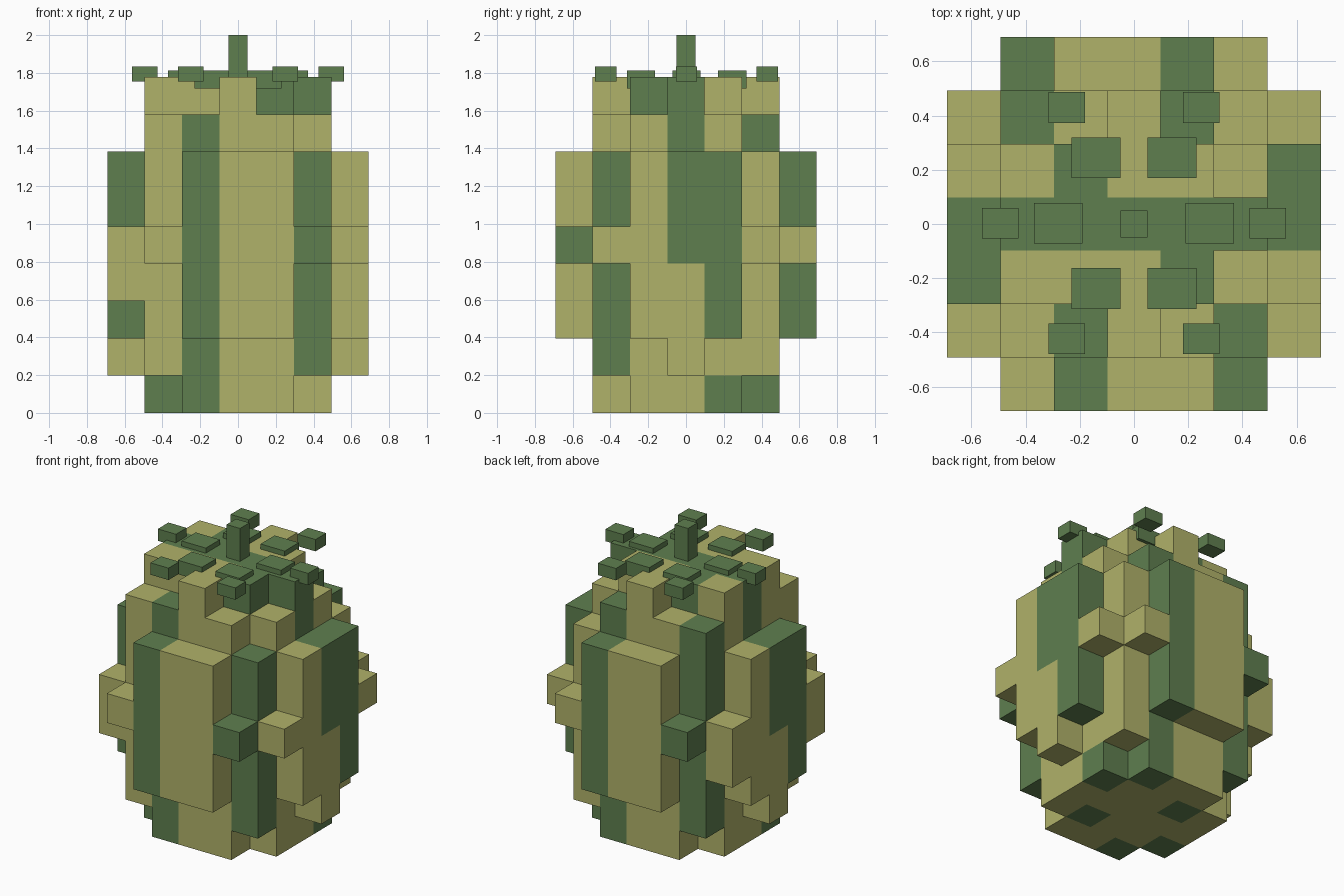
import bpy, bmesh
from mathutils import Vector

if "Cube" in bpy.data.objects:
    bpy.data.objects.remove(bpy.data.objects["Cube"])

CELL = 0.1975           # edge of one block
LAYERS = 9


def flat_material(name, colour):
    m = bpy.data.materials.new(name)
    m.diffuse_color = (*colour, 1)
    m.use_nodes = True
    m.node_tree.nodes["Principled BSDF"].inputs["Base Color"].default_value = m.diffuse_color
    return m


OLIVE = flat_material("pale olive", (0.434, 0.445, 0.144))
GREEN = flat_material("leaf green", (0.114, 0.212, 0.078))

# Striped rind seen from above: rows run from back to front, G = green
PATTERN = [
    "OGOOGOO"[0:7],
    "OGOOGOO",
    "OOGOOOG",
    "GGGGGGG",
    "GOOOGOO",
    "OOGOOGO",
    "OOGOOGO",
]


def filled(x, y, z):
    """Is there a block at this grid cell?"""
    ax, ay = abs(x), abs(y)
    if not 0 <= z < LAYERS or ax > 3 or ay > 3:
        return False
    if ax == 3 or ay == 3:                       # raised side panels
        if ax == 3 and ay == 3:
            return False
        if min(ax, ay) <= 1:
            return 2 <= z <= 6 or (ay == 0 and z == 1)
        return z == 4 or (x == -3 and z == 3)    # belt studs
    corner = ax == 2 and ay == 2
    if corner:
        return 1 <= z <= (7 if x < 0 else 6)
    if z == 8 and (ax == 2 or ay == 2):          # stepped crown
        return x == -2 or ax == 0 or ay == 0
    return True


def is_green(x, y, z):
    if y == 0:
        return z >= 4
    if z == 0 and (x, y) in ((2, 1), (-2, -1)):
        return True
    return PATTERN[3 - y][x + 3] == "G"


def build_melon():
    bm = bmesh.new()
    for x in range(-3, 4):
        for y in range(-3, 4):
            for z in range(LAYERS):
                if not filled(x, y, z):
                    continue
                centre = Vector((x, y, z + 0.5))
                for axis in range(3):
                    for s in (-1, 1):
                        n = Vector((0, 0, 0))
                        n[axis] = s
                        if filled(x + int(n.x), y + int(n.y), z + int(n.z)):
                            continue
                        # exposed side of the block
                        u = Vector((0, 0, 0))
                        u[(axis + 1) % 3] = 0.5
                        v = n.cross(u)
                        c = centre + n * 0.5
                        corners = (c - u - v, c + u - v, c + u + v, c - u + v)
                        f = bm.faces.new([bm.verts.new(p * CELL) for p in corners])
                        f.material_index = int(is_green(x, y, z))
    bmesh.ops.remove_doubles(bm, verts=bm.verts, dist=0.001)
    me = bpy.data.meshes.new("melon_body")
    bm.to_mesh(me)
    bm.free()
    me.materials.append(OLIVE)
    me.materials.append(GREEN)
    bpy.context.collection.objects.link(bpy.data.objects.new("melon_body", me))


def box(name, centre, size):
    bpy.ops.mesh.primitive_cube_add(size=1, location=centre)
    ob = bpy.context.object
    ob.name = name
    ob.scale = size
    bpy.ops.object.transform_apply(location=False, rotation=False, scale=True)
    ob.data.materials.append(GREEN)


build_melon()

# Stem
box("stem", (0, 0, 1.86), (0.1, 0.1, 0.28))

# Leaves and their raised tips, mirrored around the stem
for sx in (-1, 1):
    box("side_leaf", (sx * 0.28, 0.003, 1.765), (0.18, 0.15, 0.094))
    box("side_leaf_tip", (sx * 0.493, 0.003, 1.795), (0.135, 0.113, 0.08))
    for sy in (-1, 1):
        box("leaf", (sx * 0.14, sy * 0.241 + 0.003, 1.765), (0.18, 0.15, 0.094))
        box("leaf_tip", (sx * 0.249, sy * 0.427 + 0.003, 1.795), (0.135, 0.113, 0.08))
